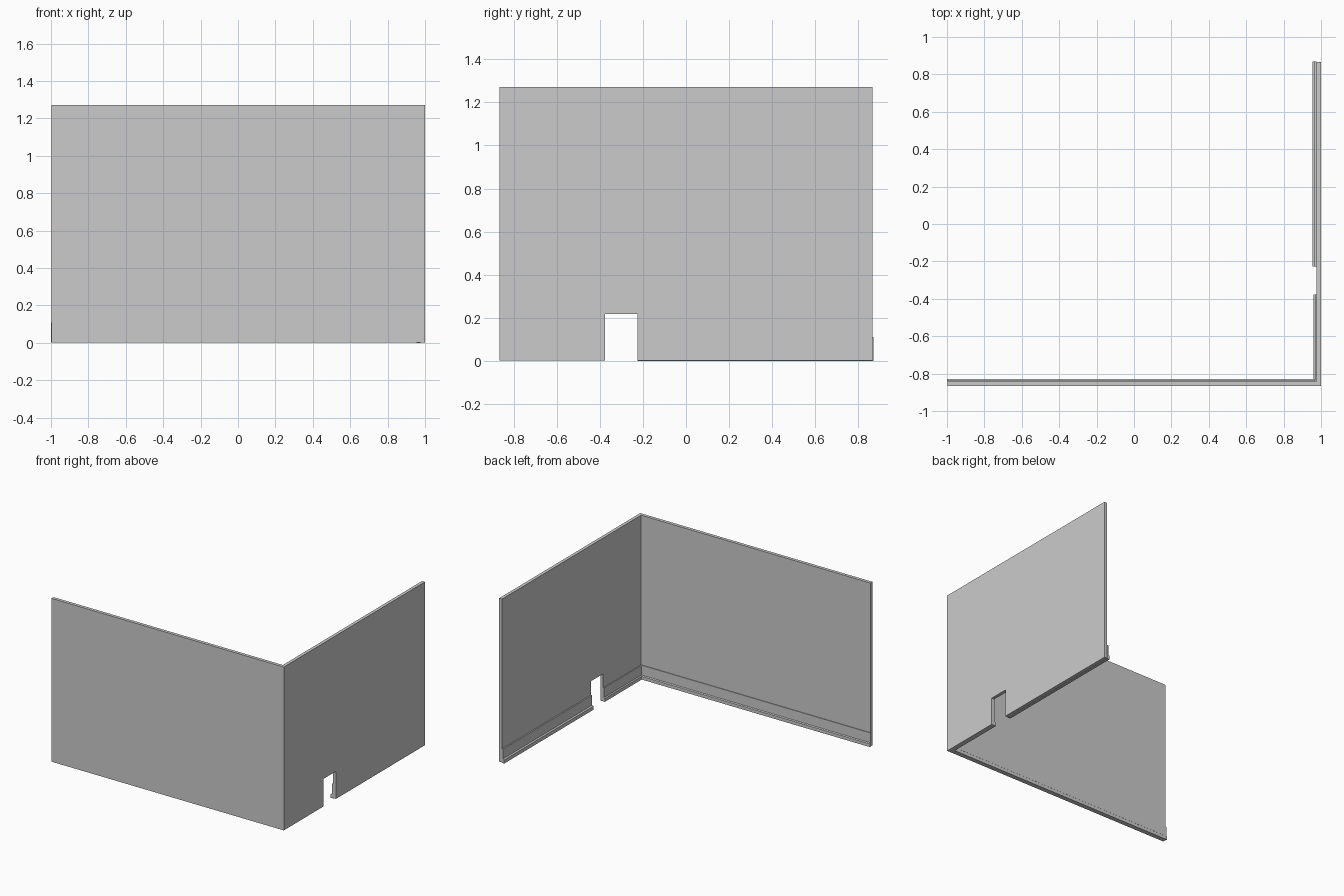
import bpy
import bmesh
from mathutils import Vector

if "Cube" in bpy.data.objects:
    bpy.data.objects.remove(bpy.data.objects["Cube"])


def prism(name, pts, offset):
    """Extrude a planar outline along an offset into a solid object."""
    bm = bmesh.new()
    face = bm.faces.new([bm.verts.new(p) for p in pts])
    ext = bmesh.ops.extrude_face_region(bm, geom=[face])
    moved = [v for v in ext["geom"] if isinstance(v, bmesh.types.BMVert)]
    bmesh.ops.translate(bm, verts=moved, vec=Vector(offset))
    bmesh.ops.recalc_face_normals(bm, faces=bm.faces)
    mesh = bpy.data.meshes.new(name)
    bm.to_mesh(mesh)
    bm.free()
    ob = bpy.data.objects.new(name, mesh)
    bpy.context.collection.objects.link(ob)
    return ob


X, Y, H, T = 0.997, 0.866, 1.272, 0.025
WALL_X, WALL_Y = 1.0 - T, -Y + T
DOOR = (-0.376, -0.226)
Z0 = 0.003

# L-shaped corner wall
walls = prism("corner_walls", [(-X, -Y, Z0), (1, -Y, Z0), (1, Y, Z0),
                               (WALL_X, Y, Z0), (WALL_X, WALL_Y, Z0),
                               (-X, WALL_Y, Z0)], (0, 0, H - Z0))

# Small doorway through the right wall
cutter = prism("doorway_cutter", [(0.9, DOOR[0], -0.1), (0.9, DOOR[1], -0.1),
                                  (0.9, DOOR[1], 0.217), (0.9, DOOR[0], 0.217)],
               (0.2, 0, 0))
cutter.hide_render = True
mod = walls.modifiers.new("doorway", "BOOLEAN")
mod.operation, mod.solver, mod.object = "DIFFERENCE", "EXACT", cutter
bpy.context.view_layer.objects.active = walls
bpy.ops.object.modifier_apply(modifier=mod.name)
bpy.data.objects.remove(cutter)


def skirting_profile(board, shoe, z):
    """(depth from wall, height) outline of a board with a shoe strip."""
    return [(0, z), (shoe, z), (shoe, 0.028), (board, 0.034),
            (board, 0.11), (0, 0.11)]


# Skirting boards with a shoe strip along the inner faces
prism("front_skirting", [(-1, WALL_Y + d, z) for d, z in
                         skirting_profile(0.005, 0.012, Z0)],
      (1 + WALL_X, 0, 0))
for name, y0, y1, board, shoe, z in (
        ("right_skirting_short", WALL_Y, DOOR[0], 0.007, 0.014, Z0),
        ("right_skirting_long", DOOR[1], Y + 0.003, 0.010, 0.020, 0.0)):
    prism(name, [(WALL_X - d, y0, h) for d, h in
                 skirting_profile(board, shoe, z)], (0, y1 - y0, 0))
